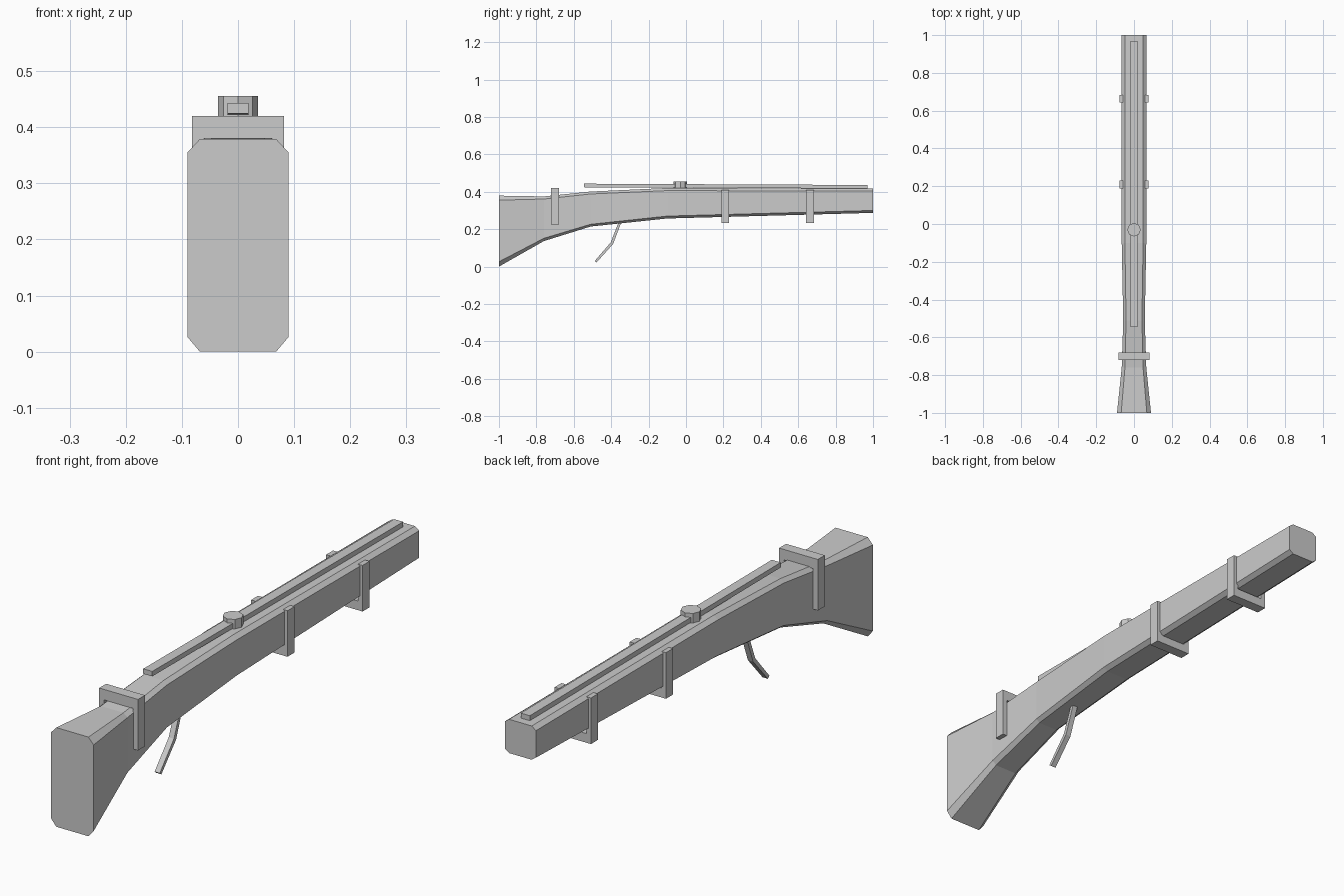
import bpy, bmesh, math
from mathutils import Vector

if "Cube" in bpy.data.objects:
    bpy.data.objects.remove(bpy.data.objects["Cube"])

grey = bpy.data.materials.new("plain grey")
grey.diffuse_color = (0.6, 0.6, 0.6, 1)
grey.use_nodes = True
grey.node_tree.nodes["Principled BSDF"].inputs["Base Color"].default_value = grey.diffuse_color


def finish(name, bm):
    bmesh.ops.recalc_face_normals(bm, faces=bm.faces)
    mesh = bpy.data.meshes.new(name)
    bm.to_mesh(mesh)
    bm.free()
    mesh.materials.append(grey)
    ob = bpy.data.objects.new(name, mesh)
    bpy.context.collection.objects.link(ob)
    return ob


def loft(name, rings):
    bm = bmesh.new()
    loops = [[bm.verts.new(p) for p in ring] for ring in rings]
    n = len(loops[0])
    for a, b in zip(loops, loops[1:]):
        for i in range(n):
            j = (i + 1) % n
            bm.faces.new((a[i], a[j], b[j], b[i]))
    bm.faces.new(loops[0])
    bm.faces.new(loops[-1])
    return finish(name, bm)


def stock_ring(y, w, wi, z0, z1, z2, z3):
    # chamfered rectangle: outer/inner half widths, bottom to top heights
    half = [(wi, z0), (w, z1), (w, z2), (wi, z3)]
    pts = half + [(-x, z) for x, z in reversed(half)]
    return [(x, y, z) for x, z in pts]


# Stock and barrel body
loft("stock", [stock_ring(*s) for s in (
    (-1.00, 0.090, 0.068, 0.000, 0.026, 0.355, 0.379),
    (-0.76, 0.065, 0.048, 0.136, 0.151, 0.361, 0.375),
    (-0.51, 0.057, 0.042, 0.214, 0.226, 0.388, 0.401),
    (-0.10, 0.065, 0.048, 0.257, 0.270, 0.406, 0.420),
    (1.00, 0.066, 0.048, 0.287, 0.300, 0.403, 0.416))])


# U-shaped bands: rear one closes over the top, front ones close underneath
def band(name, y, w, t, z_open, z_closed, plate):
    s = 1 if z_closed > z_open else -1
    zi = z_closed - s * plate
    prof = [(-w, z_open), (-w, z_closed), (w, z_closed), (w, z_open),
            (w - t, z_open), (w - t, zi), (t - w, zi), (t - w, z_open)]
    loft(name, [[(x, y + d, z) for x, z in prof] for d in (-0.021, 0.021)])


band("rear_band", -0.70, 0.082, 0.021, 0.225, 0.42, 0.04)
band("middle_band", 0.21, 0.077, 0.019, 0.41, 0.234, 0.035)
band("front_band", 0.663, 0.077, 0.019, 0.41, 0.234, 0.035)

# Long rail on top, tilted slightly down to the muzzle
loft("top_rail", [[(-0.019, y, z), (0.019, y, z), (0.019, y, z + 0.019), (-0.019, y, z + 0.019)]
                  for y, z in ((-0.545, 0.424), (0.97, 0.417))])

# Eight-sided knob
loft("knob", [[(0.036 * math.cos(i * math.pi / 4), -0.03 + 0.036 * math.sin(i * math.pi / 4), z)
               for i in range(8)] for z in (0.415, 0.456)])

# Bent trigger lever
path = [((-0.352, 0.240), (0.0065, -0.002)), ((-0.396, 0.125), (0.0065, -0.004)),
        ((-0.483, 0.026), (0.005, -0.004))]
loft("trigger", [[(x, y + s * dy, z + s * dz) for x, s in
                  ((-0.011, -1), (0.011, -1), (0.011, 1), (-0.011, 1))]
                 for (y, z), (dy, dz) in path])
